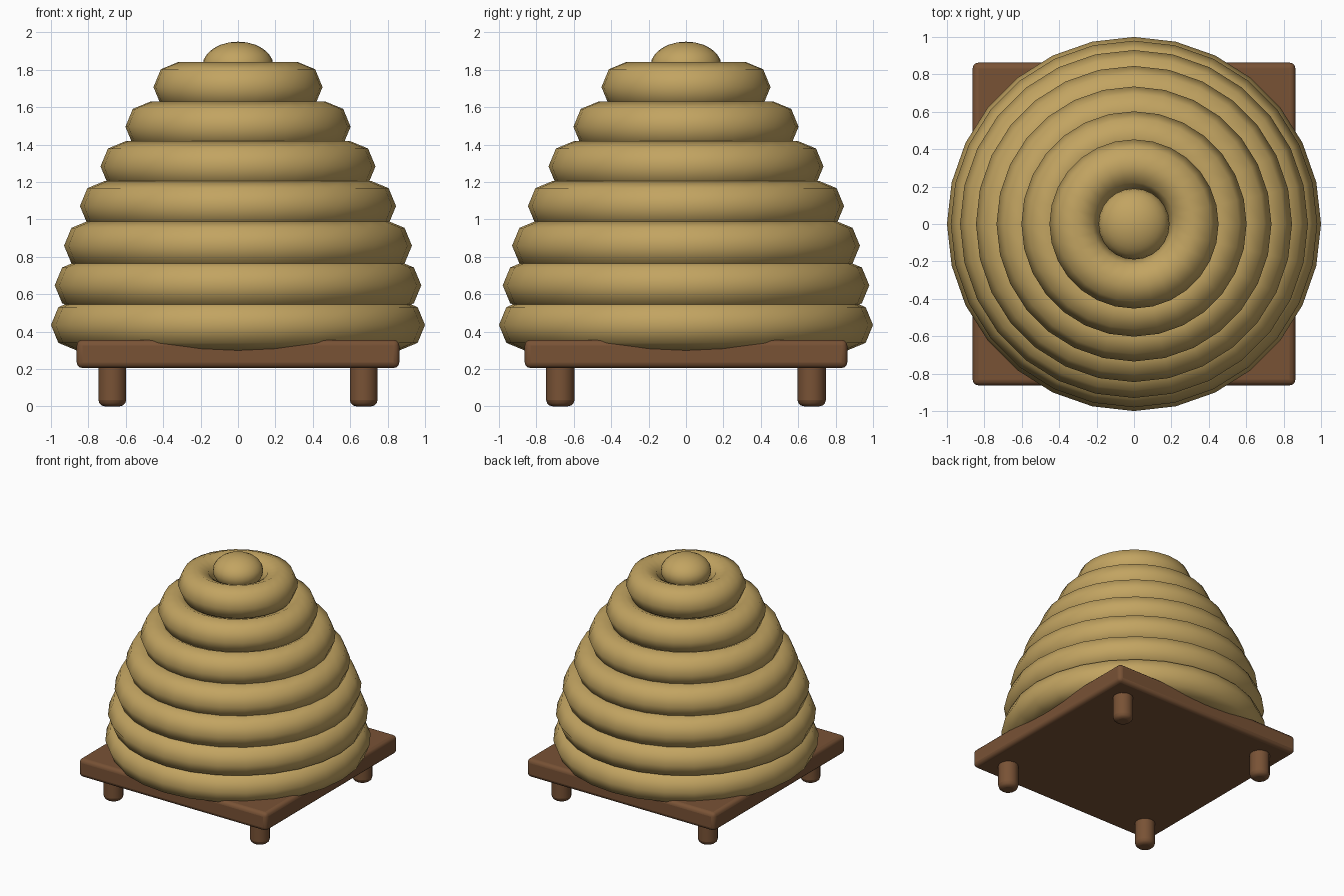
import bpy

cube = bpy.data.objects.get("Cube")
if cube:
    bpy.data.objects.remove(cube, do_unlink=True)


def make_material(name, rgb):
    mat = bpy.data.materials.new(name)
    mat.use_nodes = True
    mat.diffuse_color = (*rgb, 1)
    mat.node_tree.nodes["Principled BSDF"].inputs["Base Color"].default_value = (*rgb, 1)
    return mat


straw = make_material("straw", (0.54, 0.37, 0.12))
wood = make_material("brown_wood", (0.19, 0.085, 0.036))


def finish(name, mat, bevel=0):
    obj = bpy.context.object
    obj.name = name
    obj.data.materials.append(mat)
    if bevel:
        mod = obj.modifiers.new("rounded_edges", "BEVEL")
        mod.width = bevel
        mod.segments = 3
        bpy.ops.object.shade_smooth_by_angle()
    else:
        bpy.ops.object.shade_smooth()
    return obj


# Coiled straw rings, narrowing towards the top
COIL = 0.135
outer_radii = [1.0, 0.98, 0.93, 0.845, 0.735, 0.602, 0.452]
for i, radius in enumerate(outer_radii):
    bpy.ops.mesh.primitive_torus_add(
        major_radius=radius - COIL, minor_radius=COIL,
        major_segments=28, minor_segments=8,
        location=(0, 0, 0.435 + 0.212 * i))
    finish(f"straw_ring_{i + 1}", straw)

# Rounded knob closing the top
bpy.ops.mesh.primitive_uv_sphere_add(segments=24, ring_count=12, radius=1, location=(0, 0, 1.82))
knob = finish("top_knob", straw)
knob.scale = (0.19, 0.19, 0.13)

# Square wooden stand
bpy.ops.mesh.primitive_cube_add(size=1, location=(0, 0, 0.28))
bpy.context.object.scale = (1.725, 1.725, 0.15)
bpy.ops.object.transform_apply(location=False, rotation=False, scale=True)
finish("stand_board", wood, 0.03)

# Four round feet
for side, x in (("left", 0.672), ("right", -0.672)):
    for end, y in (("front", -0.672), ("back", 0.672)):
        bpy.ops.mesh.primitive_cylinder_add(vertices=14, radius=0.076, depth=0.25,
                                            location=(x, y, 0.125))
        foot = finish(f"{end}_{side}_foot", wood, 0.035)
        foot.modifiers["rounded_edges"].limit_method = "ANGLE"
        foot.modifiers["rounded_edges"].angle_limit = 1.0
